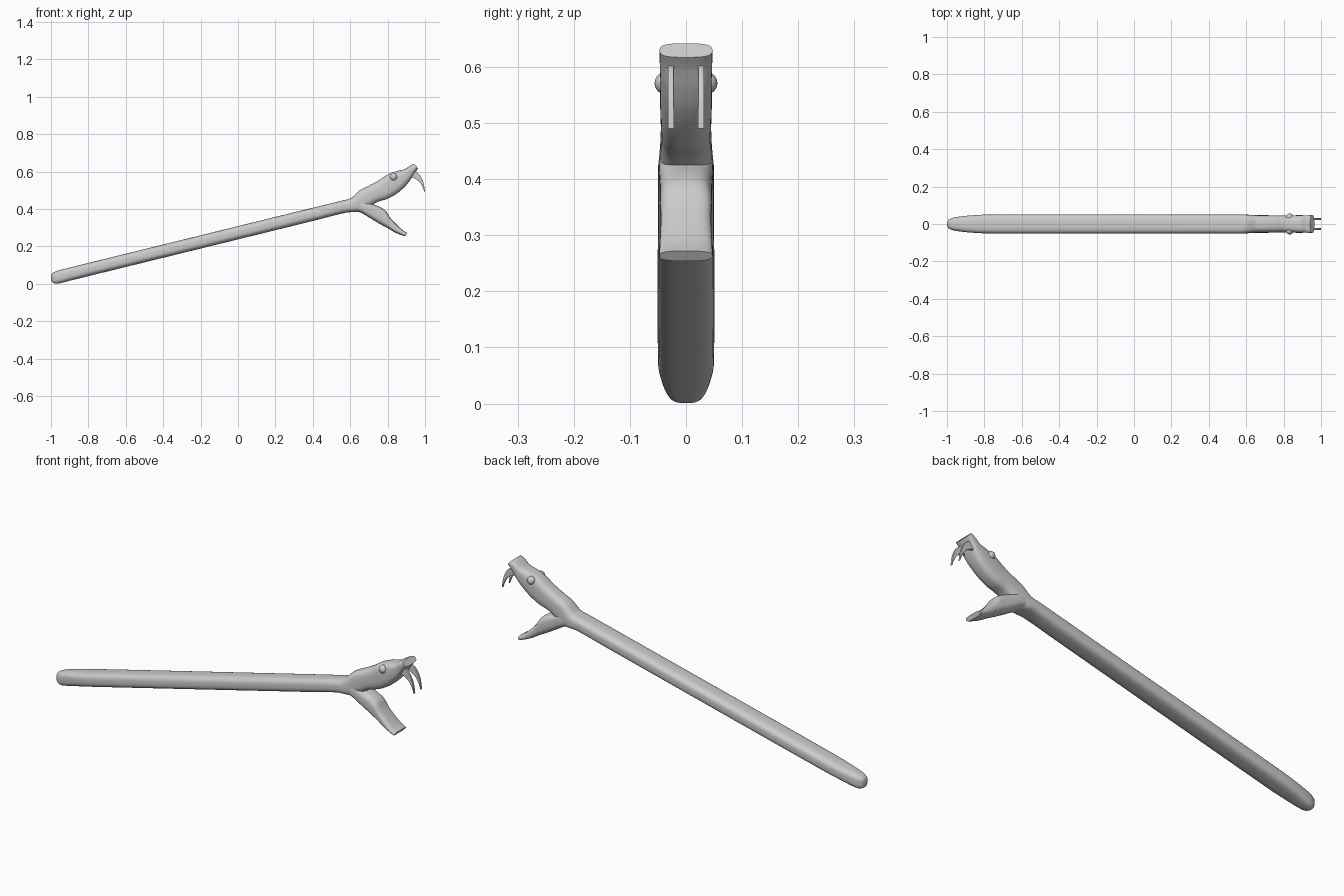
import bpy, bmesh, math
from mathutils import Vector

cube = bpy.data.objects.get("Cube")
if cube:
    bpy.data.objects.remove(cube, do_unlink=True)

grey = bpy.data.materials.new("light grey")
grey.use_nodes = True
colour = (0.6, 0.6, 0.6, 1)
grey.diffuse_color = colour
grey.node_tree.nodes["Principled BSDF"].inputs["Base Color"].default_value = colour


def finish(obj, angle=40):
    obj.data.materials.append(grey)
    bpy.ops.object.select_all(action='DESELECT')
    obj.select_set(True)
    bpy.context.view_layer.objects.active = obj
    bpy.ops.object.shade_smooth_by_angle(angle=math.radians(angle))


def smooth_path(stations, steps):
    """Spline through stations (top x, top z, bottom x, bottom z, half width)."""
    pts = [Vector(s) for s in stations]
    out = []
    for i in range(len(pts) - 1):
        a, b = pts[max(i - 1, 0)], pts[i]
        c, d = pts[i + 1], pts[min(i + 2, len(pts) - 1)]
        # tangents scaled by spacing avoid overshoot on uneven stations
        lab, lbc, lcd = [max((q - p).length, 1e-6) for p, q in ((a, b), (b, c), (c, d))]
        m0 = (c - a) * (lbc / (lbc + (lab if i else 0)))
        m1 = (d - b) * (lbc / (lbc + (lcd if i < len(pts) - 2 else 0)))
        for k in range(steps):
            t = k / steps
            out.append(b * (2*t**3 - 3*t**2 + 1) + m0 * (t**3 - 2*t**2 + t)
                       + c * (3*t**2 - 2*t**3) + m1 * (t**3 - t**2))
    return out + [pts[-1]]


def loft(name, stations, power=3.0, segments=40, steps=6, y=0.0):
    """Rounded-rectangle rings swept along the side profile."""
    bm = bmesh.new()
    rings = []
    for tx, tz, bx, bz, w in smooth_path(stations, steps):
        ring = []
        for k in range(segments):
            a = 2 * math.pi * (k + 0.5) / segments
            c, s = math.cos(a), math.sin(a)
            u = math.copysign(abs(c) ** (2 / power), c) / 2
            v = math.copysign(abs(s) ** (2 / power), s)
            ring.append(bm.verts.new(((tx + bx) / 2 + u * (tx - bx), y + v * w,
                                      (tz + bz) / 2 + u * (tz - bz))))
        rings.append(ring)
    for r, q in zip(rings, rings[1:]):
        for k in range(segments):
            n = (k + 1) % segments
            bm.faces.new((r[k], r[n], q[n], q[k]))
    bm.faces.new(rings[0])
    bm.faces.new(rings[-1])
    bmesh.ops.recalc_face_normals(bm, faces=bm.faces)
    mesh = bpy.data.meshes.new(name)
    bm.to_mesh(mesh)
    bm.free()
    obj = bpy.data.objects.new(name, mesh)
    bpy.context.collection.objects.link(obj)
    finish(obj)
    return obj


# Shaft running into the upper jaw and flared snout
loft("shaft_and_upper_jaw", [
    (-1.0, .042, -.999, .018, .008),
    (-.993, .057, -.99, .006, .022),
    (-.965, .070, -.965, .001, .034),
    (-.90, .087, -.89, .019, .044),
    (-.80, .112, -.78, .046, .05),
    (.40, .407, .42, .341, .05),
    (.56, .446, .58, .381, .05),
    (.605, .460, .65, .386, .049),
    (.65, .500, .70, .410, .046),
    (.70, .525, .745, .437, .045),
    (.75, .552, .80, .455, .045),
    (.80, .585, .85, .483, .046),
    (.85, .603, .895, .522, .046),
    (.89, .613, .925, .560, .046),
    (.92, .632, .948, .597, .047),
    (.942, .642, .964, .617, .047)])

# Lower jaw branching from the neck
loft("lower_jaw", [
    (.57, .435, .58, .392, .042),
    (.66, .450, .65, .383, .048),
    (.72, .427, .705, .352, .047),
    (.765, .408, .75, .325, .046),
    (.79, .390, .775, .311, .046),
    (.813, .355, .80, .298, .045),
    (.85, .315, .835, .277, .046),
    (.88, .288, .867, .263, .047),
    (.905, .272, .893, .254, .047)])

# Mirrored eyes and curved flat fangs
for side, sign in (("left", 1), ("right", -1)):
    bpy.ops.mesh.primitive_uv_sphere_add(segments=24, ring_count=12, radius=.02,
                                         location=(.832, sign * .036, .571))
    eye = bpy.context.object
    eye.name = side + "_eye"
    finish(eye, 60)
    loft(side + "_fang", [
        (.935, .612, .905, .560, .0055),
        (.965, .590, .935, .566, .0055),
        (.981, .567, .966, .549, .0055),
        (.993, .535, .985, .522, .0055),
        (1.0, .490, .998, .490, .0055)], power=12, segments=16, y=sign * .027)
